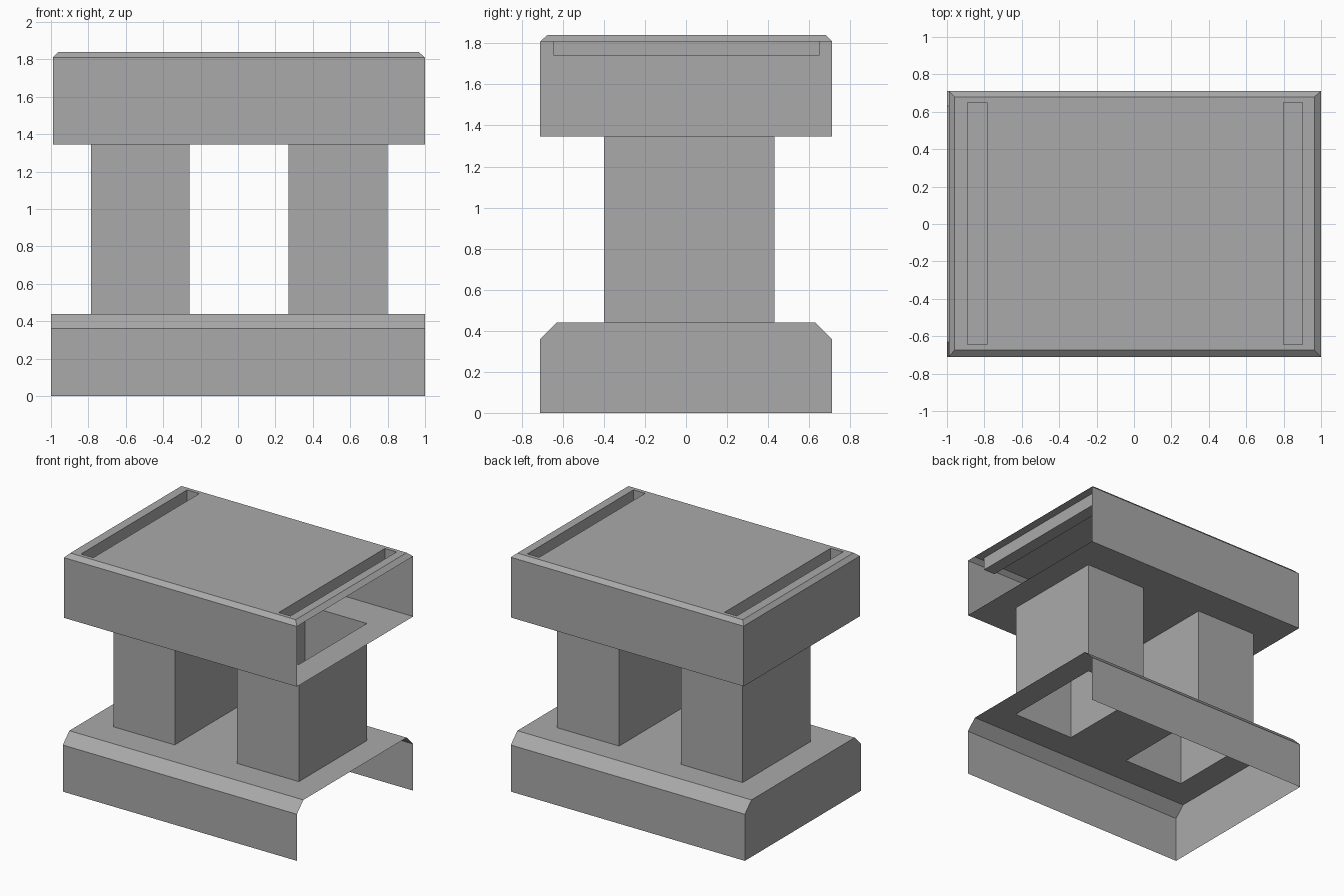
import bpy
import bmesh

cube = bpy.data.objects.get("Cube")
if cube:
    bpy.data.objects.remove(cube, do_unlink=True)

stone = bpy.data.materials.new("plain_grey")
stone.use_nodes = True
grey = (0.4, 0.4, 0.4, 1.0)
stone.diffuse_color = grey
stone.node_tree.nodes["Principled BSDF"].inputs["Base Color"].default_value = grey


def rect(x0, x1, y0, y1):
    """Corners, counter-clockwise seen from above."""
    return [(x0, y0), (x1, y0), (x1, y1), (x0, y1)]


def face(bm, points, flip=False):
    if flip:
        points = points[::-1]
    bm.faces.new([bm.verts.new(p) for p in points])


def walls(bm, low, z0, high, z1, skip=(), flip=False):
    """Side faces between two rectangles (0 front, 1 right end, 2 back, 3 left end)."""
    for i in range(4):
        if i not in skip:
            j = (i + 1) % 4
            face(bm, [(*low[i], z0), (*low[j], z0), (*high[j], z1), (*high[i], z1)], flip)


def panel(bm, xs, ys, z, holes, flip=False):
    """Flat sheet split by cut lines, leaving out the cells listed as holes."""
    for i in range(len(xs) - 1):
        for j in range(len(ys) - 1):
            if (i, j) not in holes:
                corners = rect(xs[i], xs[i + 1], ys[j], ys[j + 1])
                face(bm, [(*c, z) for c in corners], flip)


def finish(bm, name):
    bmesh.ops.remove_doubles(bm, verts=bm.verts, dist=0.0005)
    mesh = bpy.data.meshes.new(name)
    bm.to_mesh(mesh)
    bm.free()
    mesh.materials.append(stone)
    obj = bpy.data.objects.new(name, mesh)
    bpy.context.collection.objects.link(obj)


HALF_Y = 0.71
BASE_TOP, BLOCK_BOTTOM = 0.44, 1.345
LEG_Y = (-0.4, 0.43)
LEGS = {"right_leg": (-0.785, -0.26), "left_leg": (0.27, 0.8)}
leg_cuts = [x for span in LEGS.values() for x in span]
LEG_HOLES = {(1, 1), (3, 1)}

# Base: bevelled shell, open underneath and at one end, with holes under the legs
bm = bmesh.new()
profile = [(-HALF_Y, 0), (-HALF_Y, 0.36), (-0.63, BASE_TOP),
           (0.63, BASE_TOP), (HALF_Y, 0.36), (HALF_Y, 0)]
for k in (0, 1, 3, 4):
    (ya, za), (yb, zb) = profile[k], profile[k + 1]
    face(bm, [(-1, ya, za), (1, ya, za), (1, yb, zb), (-1, yb, zb)])
face(bm, [(-1, y, z) for y, z in profile])
panel(bm, [-1, *leg_cuts, 1], [-0.63, *LEG_Y, 0.63], BASE_TOP, LEG_HOLES)
finish(bm, "base")

# Legs: open square tubes
for name, span in LEGS.items():
    bm = bmesh.new()
    outline = rect(*span, *LEG_Y)
    walls(bm, outline, BASE_TOP, outline, BLOCK_BOTTOM)
    finish(bm, name)

# Upper block: shell open at one end, bevelled rim, floor with holes over the legs
bm = bmesh.new()
outer = rect(-0.99, 1, -HALF_Y, HALF_Y)
inner = rect(-0.96, 0.965, -0.675, 0.68)
walls(bm, outer, BLOCK_BOTTOM, outer, 1.81, skip=(1,))
walls(bm, outer, 1.81, inner, 1.84)
panel(bm, [-0.99, *leg_cuts, 1], [-HALF_Y, *LEG_Y, HALF_Y], BLOCK_BOTTOM, LEG_HOLES, flip=True)

# Roof with two sunken slots
SLOTS = [(-0.89, -0.785), (0.8, 0.9)]
SLOT_Y = (-0.645, 0.65)
slot_cuts = [x for span in SLOTS for x in span]
panel(bm, [-0.96, *slot_cuts, 0.965], [-0.675, *SLOT_Y, 0.68], 1.84, {(1, 1), (3, 1)})
for span in SLOTS:
    outline = rect(*span, *SLOT_Y)
    walls(bm, outline, 1.74, outline, 1.84, flip=True)
    face(bm, [(*c, 1.74) for c in outline])
finish(bm, "upper_block")
